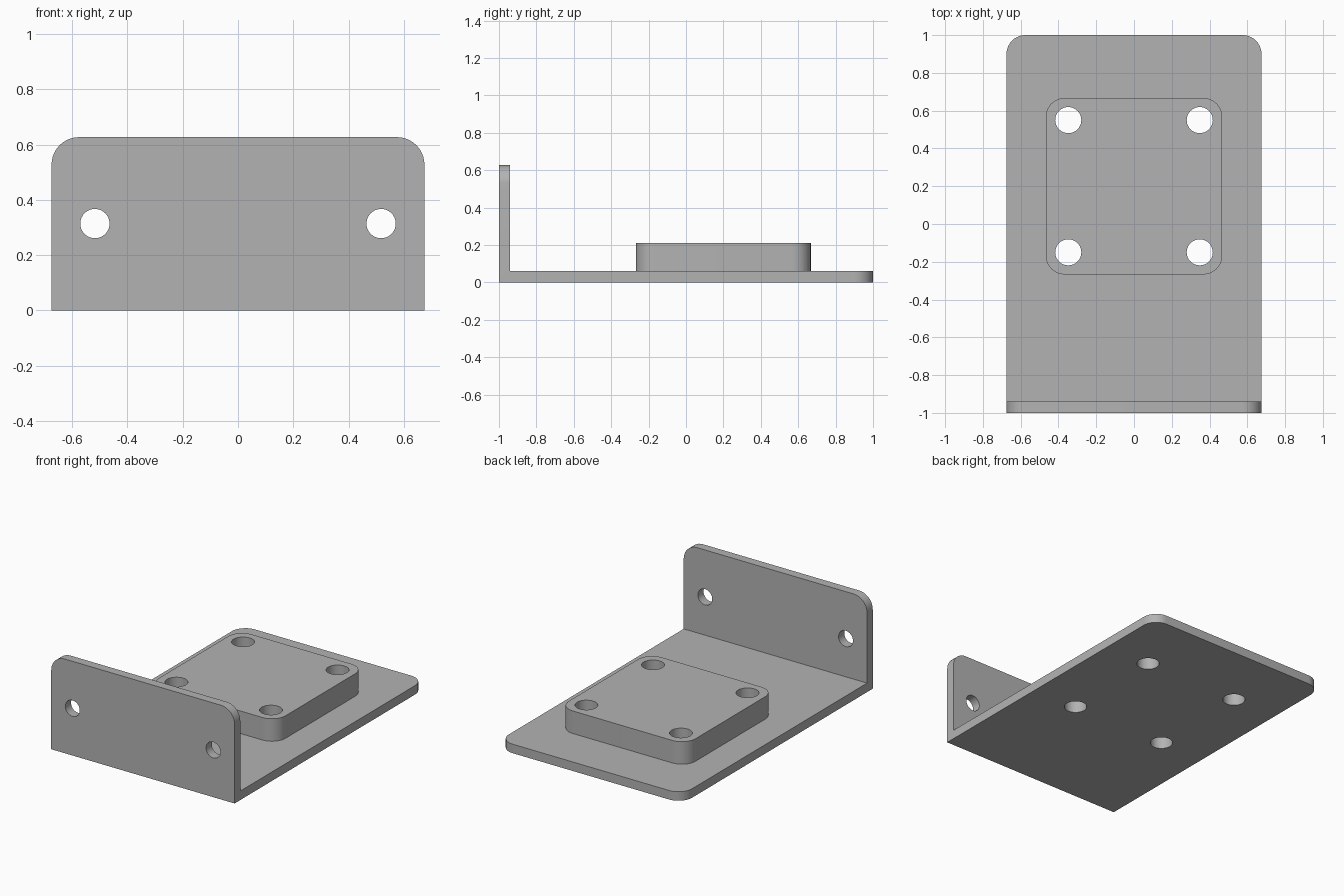
import bpy, bmesh, math
from mathutils import Matrix

cube = bpy.data.objects.get("Cube")
if cube:
    bpy.data.objects.remove(cube, do_unlink=True)

HALF_W, THICK, HEIGHT = 0.675, 0.06, 0.627
PAD_TOP, PAD_HALF, PAD_Y = 0.21, 0.467, 0.2
CORNER = 0.1

grey = bpy.data.materials.new("plain grey")
grey.use_nodes = True
colour = (0.45, 0.45, 0.45, 1)
grey.diffuse_color = colour
grey.node_tree.nodes["Principled BSDF"].inputs["Base Color"].default_value = colour


def finish(bm, name):
    bmesh.ops.recalc_face_normals(bm, faces=bm.faces)
    mesh = bpy.data.meshes.new(name)
    bm.to_mesh(mesh)
    bm.free()
    mesh.materials.append(grey)
    obj = bpy.data.objects.new(name, mesh)
    bpy.context.collection.objects.link(obj)
    return obj


def prism(name, outline, depth, rounded):
    """Extrude an outline and round the edges chosen by the rule."""
    bm = bmesh.new()
    face = bm.faces.new([bm.verts.new(p) for p in outline])
    moved = bmesh.ops.extrude_face_region(bm, geom=[face])["geom"]
    bmesh.ops.translate(bm, vec=depth, verts=[v for v in moved if isinstance(v, bmesh.types.BMVert)])
    edges = [e for e in bm.edges if rounded(*(v.co for v in e.verts))]
    bmesh.ops.bevel(bm, geom=edges, offset=CORNER, segments=10, profile=0.5, affect='EDGES')
    return finish(bm, name)


def drill(name, place, radius, rotation=Matrix()):
    bm = bmesh.new()
    bmesh.ops.create_cone(bm, cap_ends=True, segments=40, radius1=radius, radius2=radius,
                          depth=0.6, matrix=Matrix.Translation(place) @ rotation)
    cutter = finish(bm, name)
    cutter.hide_render = True
    return cutter


def combine(target, tool, operation):
    mod = target.modifiers.new(operation, 'BOOLEAN')
    mod.operation, mod.object, mod.solver = operation, tool, 'EXACT'
    bpy.context.view_layer.objects.active = target
    bpy.ops.object.modifier_apply(modifier=mod.name)
    bpy.data.objects.remove(tool, do_unlink=True)


# L-shaped plate: rounded at the back corners and the top of the flange
profile = [(-1, 0), (1, 0), (1, THICK), (THICK - 1, THICK), (THICK - 1, HEIGHT), (-1, HEIGHT)]
bracket = prism("angle_bracket", [(-HALF_W, y, z) for y, z in profile], (2 * HALF_W, 0, 0),
                lambda a, b: abs(a.x - b.x) < 0.01
                and (min(a.y, b.y) > 0.9 or min(a.z, b.z) > 0.5))

# Raised mounting pad, sunk into the plate so the two fuse
pad = prism("mounting_pad",
            [(sx * PAD_HALF, PAD_Y + sy * PAD_HALF, THICK / 2)
             for sx, sy in ((-1, -1), (1, -1), (1, 1), (-1, 1))],
            (0, 0, PAD_TOP - THICK / 2),
            lambda a, b: abs(a.z - b.z) > 0.01)
combine(bracket, pad, 'UNION')

# Four holes through pad and plate, two through the flange
for side in (-1, 1):
    for y in (PAD_Y - 0.35, PAD_Y + 0.35):
        combine(bracket, drill("pad_hole", (side * 0.348, y, 0.1), 0.069), 'DIFFERENCE')
    combine(bracket, drill("flange_hole", (side * 0.518, -1, 0.314), 0.053,
                           Matrix.Rotation(math.pi / 2, 4, 'X')), 'DIFFERENCE')

# Smooth rounded walls, sharp rims
bpy.ops.object.select_all(action='DESELECT')
bracket.select_set(True)
bpy.context.view_layer.objects.active = bracket
bpy.ops.object.shade_smooth_by_angle(angle=math.radians(30))
